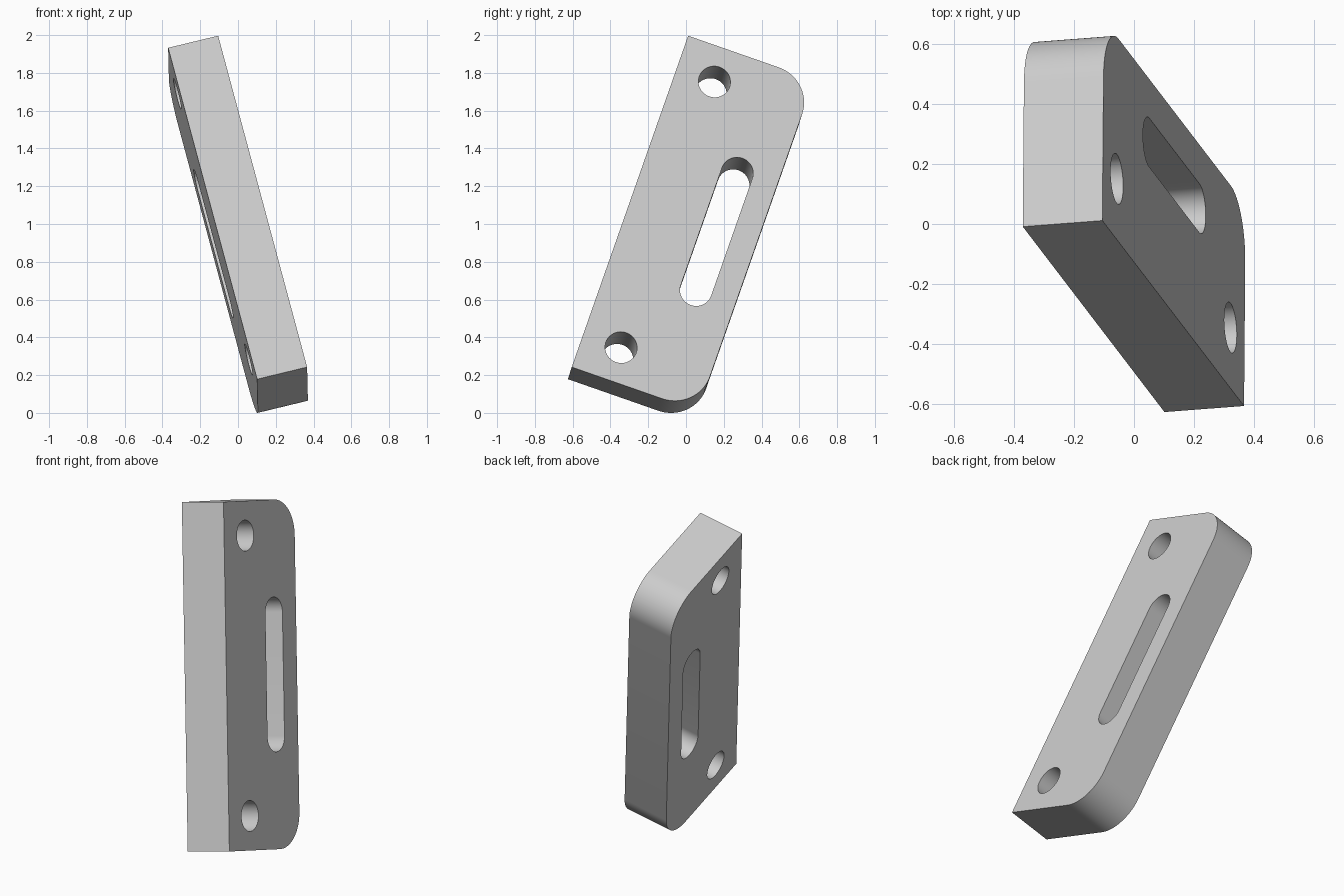
import bpy
from math import sin, cos, pi
from mathutils import Matrix, Vector

cube = bpy.data.objects.get("Cube")
if cube:
    bpy.data.objects.remove(cube, do_unlink=True)

LENGTH, WIDTH, THICK = 1.918, 0.707, 0.273
CORNER, HOLE = 0.2, 0.085
MID = LENGTH / 2


def arc(cx, cy, r, start, end, steps=24):
    """Points along a circular arc, angles in quarter turns."""
    angles = [(start + (end - start) * i / steps) * pi / 2 for i in range(steps + 1)]
    return [(cx + r * cos(a), cy + r * sin(a)) for a in angles]


def add_loop(curve, points):
    spline = curve.splines.new('POLY')
    spline.points.add(len(points) - 1)
    for p, (x, y) in zip(spline.points, points):
        p.co = (x, y, 0, 1)
    spline.use_cyclic_u = True


# Plate profile: two square corners, two rounded corners
profile = bpy.data.curves.new("plate_profile", 'CURVE')
profile.dimensions = '2D'
profile.fill_mode = 'BOTH'
profile.extrude = THICK / 2
add_loop(profile, [(0, 0), (LENGTH, 0)]
         + arc(LENGTH - CORNER, WIDTH - CORNER, CORNER, 0, 1)
         + arc(CORNER, WIDTH - CORNER, CORNER, 1, 2))

# Round bolt holes near both ends
for x in (0.19, LENGTH - 0.19):
    add_loop(profile, arc(x, 0.212, HOLE, 0, 4, 48)[:-1])

# Long slot beside the rounded edge
add_loop(profile, arc(MID + 0.34, 0.486, HOLE, -1, 1) + arc(MID - 0.34, 0.486, HOLE, 1, 3))

plate = bpy.data.objects.new("slotted_plate", profile)
bpy.context.collection.objects.link(plate)
bpy.ops.object.select_all(action='DESELECT')
plate.select_set(True)
bpy.context.view_layer.objects.active = plate
bpy.ops.object.convert(target='MESH')
plate = bpy.context.view_layer.objects.active
mesh = plate.data

# Lean the plate, then centre it and rest it on the ground
along = Vector((-0.47, 0.615, 1.75)).normalized()
through = Vector((0.265, 0.02, 0.0635))
across = along.cross(through).normalized()
mesh.transform(Matrix((along, across, along.cross(across))).transposed().to_4x4())
xs, ys, zs = zip(*(v.co for v in mesh.vertices))
mesh.transform(Matrix.Translation((-(min(xs) + max(xs)) / 2,
                                   -(min(ys) + max(ys)) / 2, -min(zs))))

# Join the caps to the rim
bpy.ops.object.mode_set(mode='EDIT')
bpy.ops.mesh.select_all(action='SELECT')
bpy.ops.mesh.remove_doubles(threshold=0.0001)
bpy.ops.mesh.normals_make_consistent(inside=False)
bpy.ops.object.mode_set(mode='OBJECT')
bpy.ops.object.shade_smooth_by_angle()

# Plain grey
grey = bpy.data.materials.new("light_grey")
grey.use_nodes = True
color = (0.6, 0.6, 0.6, 1)
grey.diffuse_color = color
grey.node_tree.nodes["Principled BSDF"].inputs["Base Color"].default_value = color
mesh.materials.clear()
mesh.materials.append(grey)
